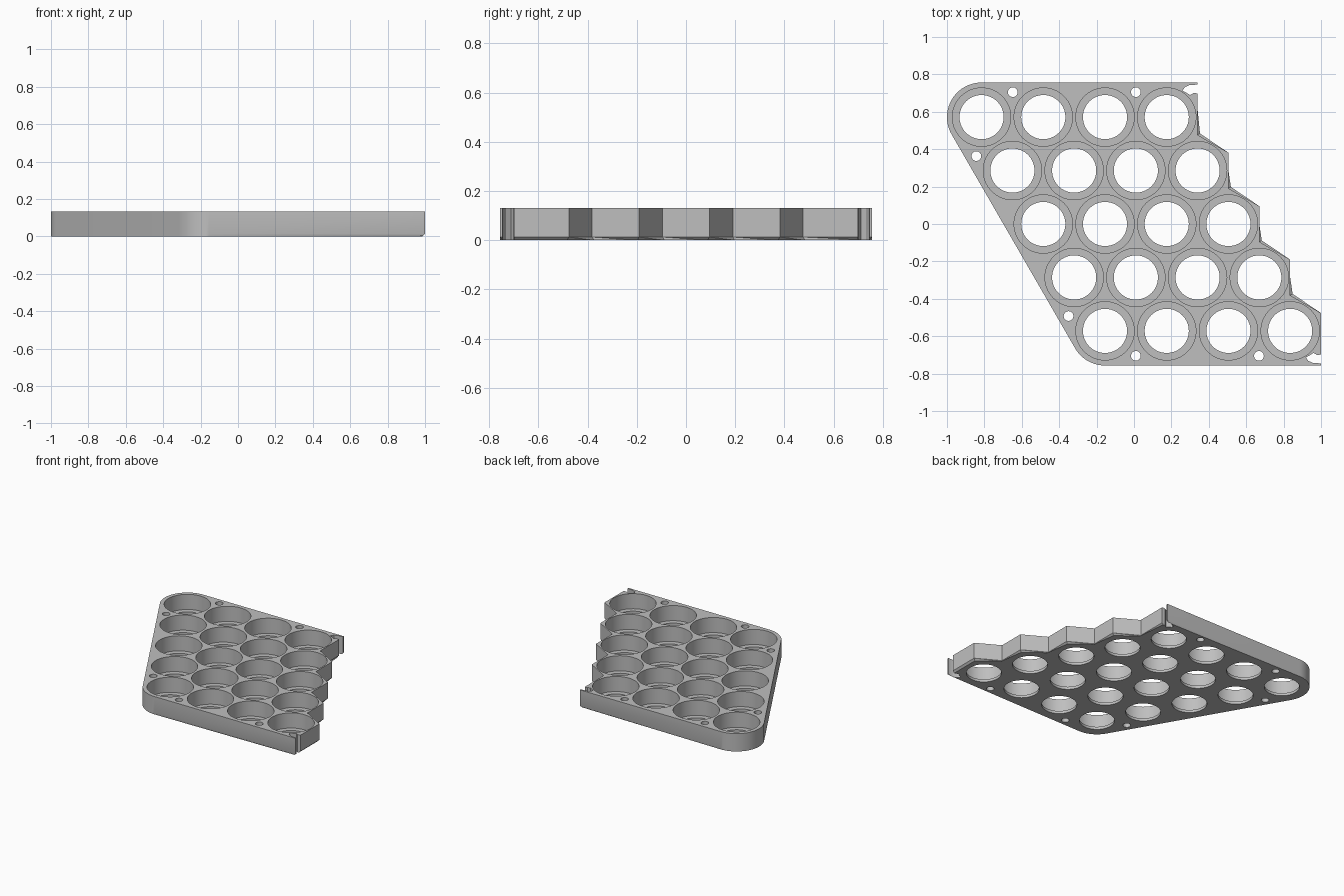
import bpy, bmesh
from math import sin, cos, radians, sqrt, tau

if "Cube" in bpy.data.objects:
    bpy.data.objects.remove(bpy.data.objects["Cube"])

PITCH, ROWS, COLS = 0.33, 5, 4
STEP = PITCH * sqrt(3) / 2           # distance between rows
HEX = PITCH / sqrt(3) / 2            # half the side of a hexagonal cell
RIM, HEIGHT, FLOOR, CHAMFER = 0.185, 0.132, 0.02, 0.013
POCKET_R, HOLE_R, SCREW_R = 0.156, 0.118, 0.026
HALF_Y = 2 * STEP + RIM


def cell(row, col):
    return -1 + RIM + PITCH * (col + row / 2), STEP * (2 - row)


def arc(cx, cy, r, start, end, n):
    angles = [radians(start + (end - start) * i / n) for i in range(n + 1)]
    return [(cx + r * cos(a), cy + r * sin(a)) for a in angles]


def prism(bm, points, z0, z1):
    """Closed upright solid from a flat outline; returns its bottom face."""
    low = [bm.verts.new((x, y, z0)) for x, y in points]
    high = [bm.verts.new((x, y, z1)) for x, y in points]
    for i in range(len(points)):
        j = (i + 1) % len(points)
        bm.faces.new((low[i], low[j], high[j], high[i]))
    bm.faces.new(high)
    return bm.faces.new(low[::-1])


def turned(bm, cx, cy, profile, n):
    """Closed solid of revolution from (radius, height) pairs, bottom to top."""
    rings = [[bm.verts.new((cx + r * cos(tau * i / n), cy + r * sin(tau * i / n), z))
              for i in range(n)] for r, z in profile]
    for a, b in zip(rings, rings[1:]):
        for i in range(n):
            j = (i + 1) % n
            bm.faces.new((a[i], a[j], b[j], b[i]))
    bm.faces.new(rings[0][::-1])
    bm.faces.new(rings[-1])


def finish(bm, name):
    bmesh.ops.recalc_face_normals(bm, faces=bm.faces)
    mesh = bpy.data.meshes.new(name)
    bm.to_mesh(mesh)
    bm.free()
    obj = bpy.data.objects.new(name, mesh)
    bpy.context.collection.objects.link(obj)
    return obj


# Body: two rounded corners on the left, stepped hexagon edge on the right
outline = arc(*cell(0, 0), RIM, 90, 210, 24) + arc(*cell(4, 0), RIM, 210, 270, 12)
for row in reversed(range(ROWS)):
    x, y = cell(row, COLS - 1)
    x += PITCH / 2
    outline.append((x, -HALF_Y if row == ROWS - 1 else y - HEX))
    outline.append((x, HALF_Y if row == 0 else y + HEX))
bm = bmesh.new()
bottom = prism(bm, outline, 0, HEIGHT)
bmesh.ops.bevel(bm, geom=list(bottom.edges), offset=CHAMFER, segments=1, affect='EDGES')
holder = finish(bm, "cell_holder")

# Cutters: stepped pockets, screw holes and edge notches
bm = bmesh.new()
for row in range(ROWS):
    for col in range(COLS):
        turned(bm, *cell(row, col), [(HOLE_R, -0.1), (HOLE_R, FLOOR),
                                     (POCKET_R, FLOOR), (POCKET_R, 0.3)], 64)
for x, y in [(-0.648, 0.705), (0.01, 0.705), (0.01, -0.705), (0.668, -0.705),
             (-0.843, 0.363), (-0.35, -0.492)]:
    turned(bm, x, y, [(SCREW_R, -0.1), (SCREW_R, 0.3)], 24)
notch = [(0.4, 0.746), (0.3, 0.744), (0.272, 0.732), (0.259, 0.712),
         (0.28, 0.702), (0.3, 0.689), (0.318, 0.7), (0.4, 0.694)]
prism(bm, notch, -0.1, 0.3)
prism(bm, [(x + 2 * PITCH, -y) for x, y in notch], -0.1, 0.3)
cutter = finish(bm, "pocket_cutter")
cutter.hide_render = True

mod = holder.modifiers.new("pockets", 'BOOLEAN')
mod.operation, mod.solver, mod.object = 'DIFFERENCE', 'EXACT', cutter
bpy.ops.object.select_all(action='DESELECT')
bpy.context.view_layer.objects.active = holder
holder.select_set(True)
bpy.ops.object.modifier_apply(modifier=mod.name)
bpy.data.objects.remove(cutter)

# Plain grey plastic
grey = bpy.data.materials.new("light_grey")
grey.use_nodes = True
colour = (0.52, 0.52, 0.52, 1)
grey.diffuse_color = colour
grey.node_tree.nodes["Principled BSDF"].inputs["Base Color"].default_value = colour
holder.data.materials.clear()
holder.data.materials.append(grey)
bpy.ops.object.shade_smooth_by_angle(angle=radians(30))
